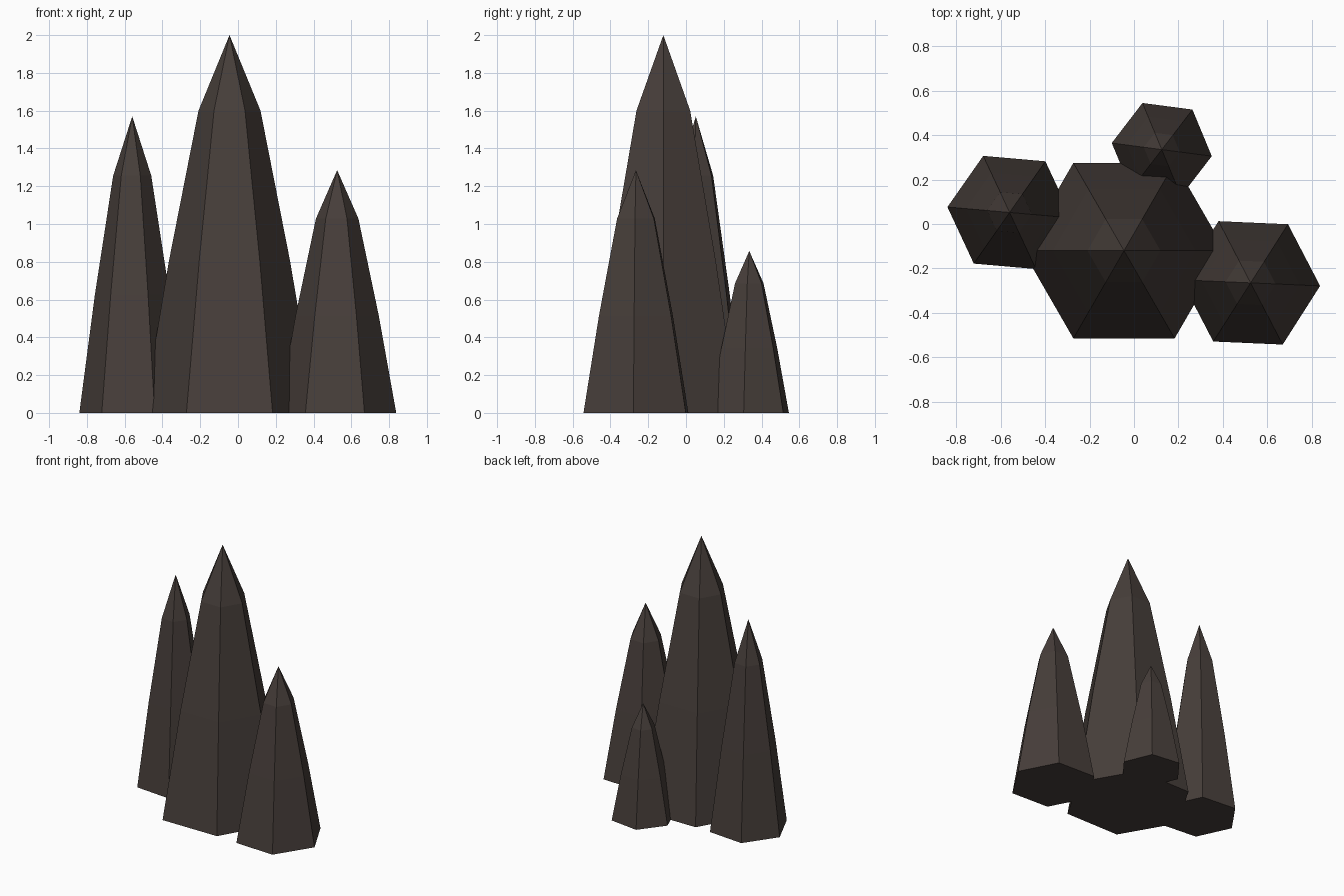
import bpy, bmesh, math

if "Cube" in bpy.data.objects:
    bpy.data.objects.remove(bpy.data.objects["Cube"])

mat = bpy.data.materials.new("dark_rock")
mat.diffuse_color = (0.062, 0.048, 0.042, 1)
mat.use_nodes = True
mat.node_tree.nodes["Principled BSDF"].inputs["Base Color"].default_value = mat.diffuse_color

# height fraction, radius fraction of each hexagonal ring
RINGS = [(0.0, 1.0), (0.4, 0.705), (0.8, 0.36)]


def spire(name, x, y, radius, height, turn):
    """Tapered six-sided spire with a pointed tip and flat base."""
    bm = bmesh.new()
    rings = []
    for h, r in RINGS:
        angles = [math.radians(turn + 60 * i) for i in range(6)]
        rings.append([bm.verts.new((radius * r * math.cos(a),
                                    radius * r * math.sin(a),
                                    height * h)) for a in angles])
    tip = bm.verts.new((0, 0, height))
    bm.faces.new(rings[0][::-1])
    for i in range(6):
        j = (i + 1) % 6
        for low, high in zip(rings, rings[1:]):
            bm.faces.new((low[i], low[j], high[j], high[i]))
        bm.faces.new((rings[-1][i], rings[-1][j], tip))
    mesh = bpy.data.meshes.new(name)
    bm.to_mesh(mesh)
    bm.free()
    mesh.materials.append(mat)
    obj = bpy.data.objects.new(name, mesh)
    obj.location = (x, y, 0)
    bpy.context.collection.objects.link(obj)


# One tall spire surrounded by three smaller ones
spire("main_spire", -0.045, -0.12, 0.456, 2.0, 0)
spire("left_spire", -0.56, 0.052, 0.281, 1.57, -5)
spire("right_spire", 0.525, -0.265, 0.313, 1.285, -2.5)
spire("back_spire", 0.125, 0.335, 0.227, 0.857, -7.5)
